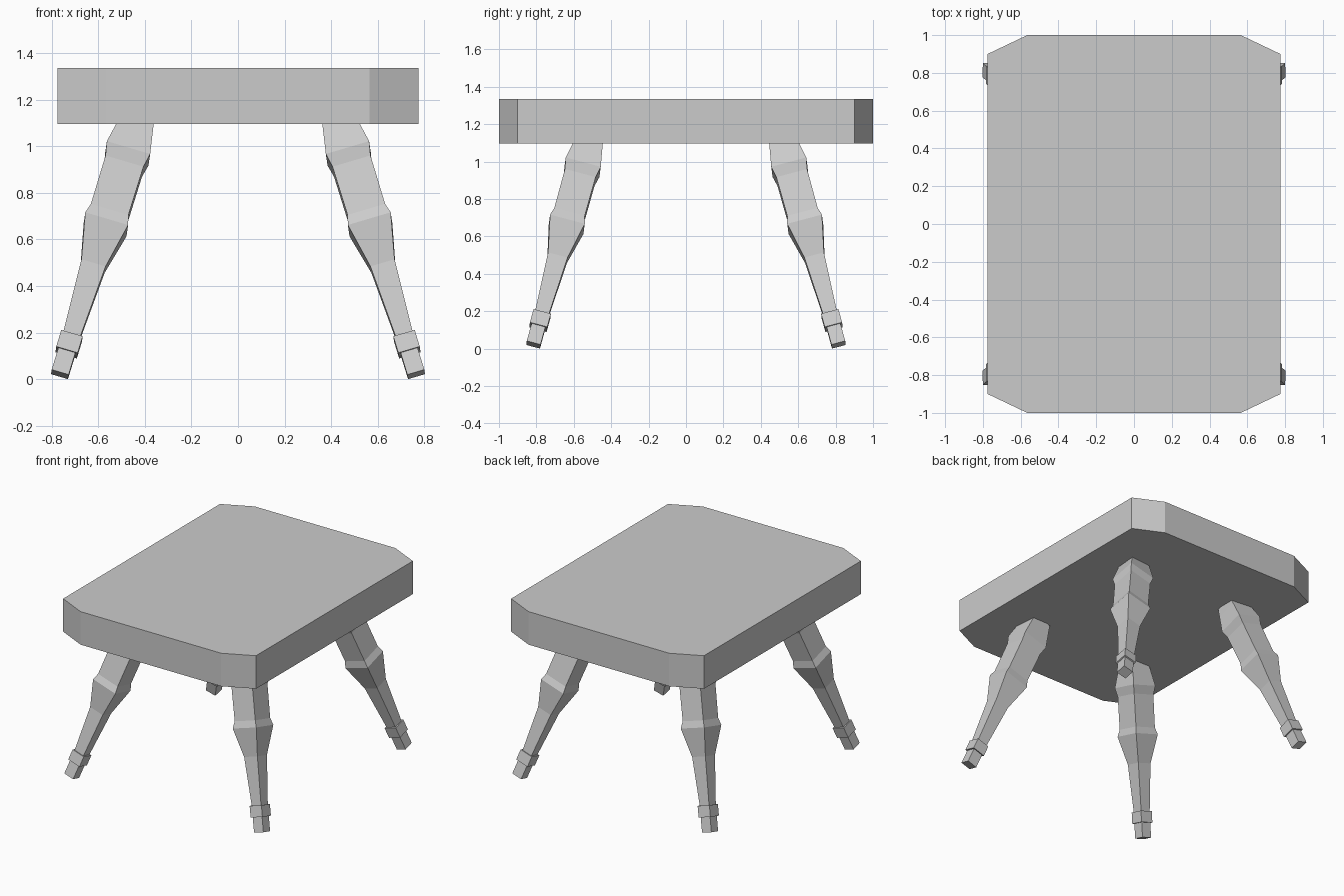
import bpy, bmesh
from mathutils import Vector

if "Cube" in bpy.data.objects:
    bpy.data.objects.remove(bpy.data.objects["Cube"])


def mesh_object(name, bm):
    bmesh.ops.recalc_face_normals(bm, faces=bm.faces)
    me = bpy.data.meshes.new(name)
    bm.to_mesh(me)
    bm.free()
    ob = bpy.data.objects.new(name, me)
    bpy.context.collection.objects.link(ob)
    return ob


def loft(bm, rings):
    """Skin a stack of equal-sized point rings and cap both ends."""
    loops = [[bm.verts.new(p) for p in ring] for ring in rings]
    for a, b in zip(loops, loops[1:]):
        for i in range(len(a)):
            j = (i + 1) % len(a)
            bm.faces.new((a[i], a[j], b[j], b[i]))
    bm.faces.new(loops[0][::-1])
    bm.faces.new(loops[-1])


# Table top: slab with clipped corners
X, Y, CX, CY = 0.775, 1.0, 0.565, 0.9
outline = [(CX, -Y), (X, -CY), (X, CY), (CX, Y),
           (-CX, Y), (-X, CY), (-X, -CY), (-CX, -Y)]
bm = bmesh.new()
loft(bm, [[(x, y, z) for x, y in outline] for z in (1.096, 1.336)])
mesh_object("table_top", bm)

# Leg axis: splayed outwards towards the foot
FOOT = Vector((0.765, 0.816, 0.021))
SLOPE = Vector((-0.307, -0.277, 1.0))
TILT = Vector((0, 0, 1)).rotation_difference(SLOPE)

# Square turned profile: (height of centre, half width)
PROFILE = [(0.021, 0.038), (0.115, 0.038), (0.115, 0.048), (0.186, 0.048),
           (0.186, 0.038), (0.486, 0.054), (0.665, 0.096), (0.708, 0.084),
           (0.915, 0.085), (0.970, 0.097), (1.075, 0.077), (1.125, 0.068)]


def leg_ring(z, h):
    centre = FOOT + SLOPE * (z - FOOT.z)
    return [centre + TILT @ Vector((sx * h, sy * h, 0))
            for sx, sy in ((-1, -1), (1, -1), (1, 1), (-1, 1))]


# Legs: one leg mirrored to all four corners
bm = bmesh.new()
loft(bm, [leg_ring(z, h) for z, h in PROFILE])
legs = mesh_object("legs", bm)
mirror = legs.modifiers.new("mirror", 'MIRROR')
mirror.use_axis = (True, True, False)
mirror.use_mirror_merge = False
